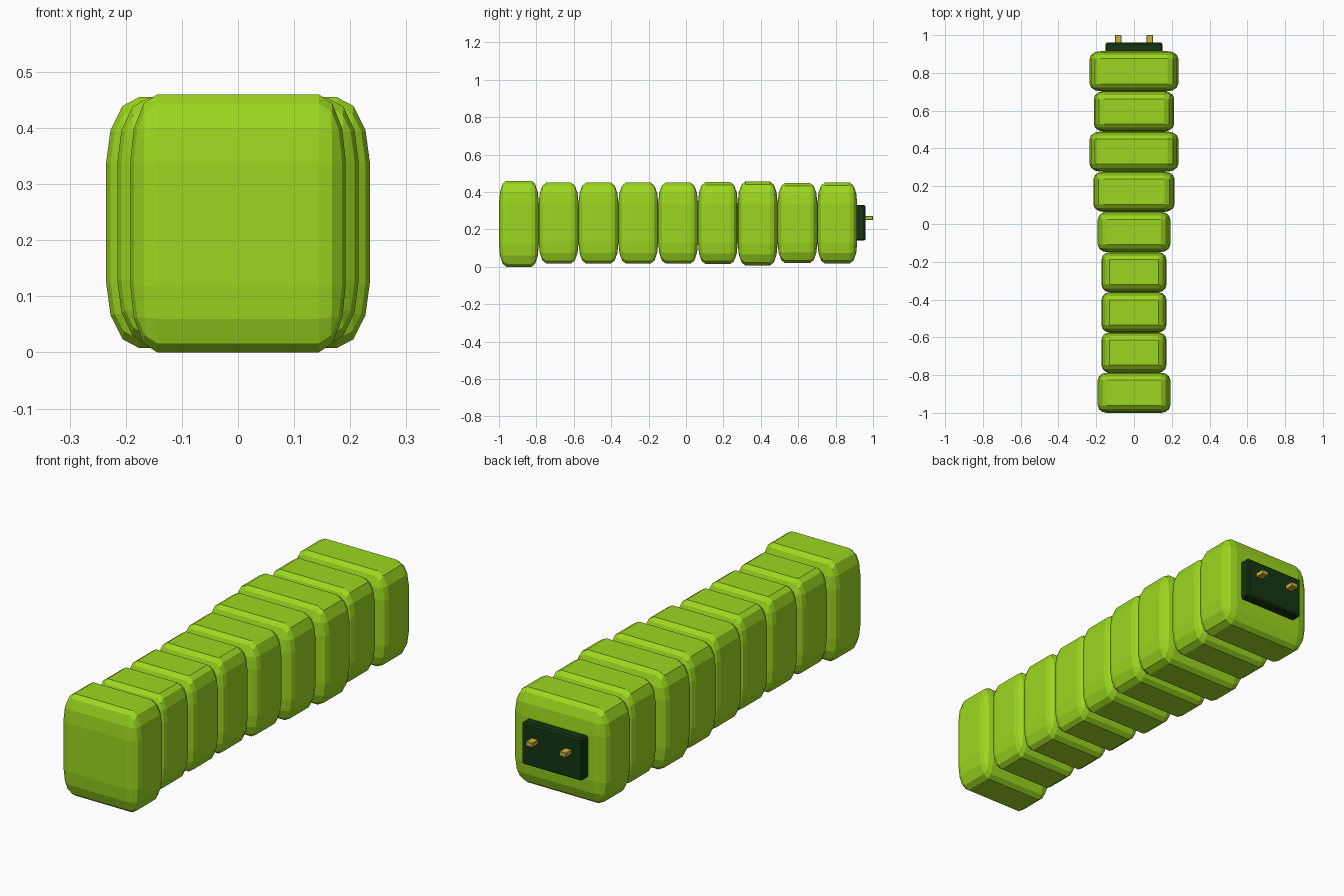
import bpy, bmesh
from mathutils import Vector

if "Cube" in bpy.data.objects:
    bpy.data.objects.remove(bpy.data.objects["Cube"])


def material(name, rgb):
    m = bpy.data.materials.new(name)
    m.diffuse_color = (*rgb, 1)
    m.use_nodes = True
    m.node_tree.nodes["Principled BSDF"].inputs["Base Color"].default_value = m.diffuse_color
    return m


LIME = material("lime", (0.33, 0.68, 0.014))
DARK = material("dark_green", (0.007, 0.035, 0.006))
BRASS = material("brass", (0.58, 0.48, 0.04))


def rounded_box(name, lo, hi, radii, segments, mat):
    """Box from lo to hi whose edges are rounded by a different radius per axis."""
    lo, hi, r = Vector(lo), Vector(hi), Vector(radii)
    size, mid = hi - lo, (lo + hi) / 2
    bm = bmesh.new()
    bmesh.ops.create_cube(bm, size=1)
    bmesh.ops.scale(bm, vec=[size[i] / r[i] for i in range(3)], verts=bm.verts)
    bmesh.ops.bevel(bm, geom=bm.edges[:], offset=1, segments=segments,
                    profile=0.5, affect='EDGES', clamp_overlap=False)
    bmesh.ops.scale(bm, vec=r, verts=bm.verts)
    bmesh.ops.translate(bm, vec=mid, verts=bm.verts)
    me = bpy.data.meshes.new(name)
    bm.to_mesh(me)
    bm.free()
    me.materials.append(mat)
    ob = bpy.data.objects.new(name, me)
    bpy.context.collection.objects.link(ob)
    return ob


# Body segments, front to back: half width, bottom, top
SEGMENTS = [(0.192, 0.0, 0.46), (0.172, 0.018, 0.45), (0.172, 0.018, 0.45),
            (0.172, 0.018, 0.45), (0.192, 0.018, 0.45), (0.215, 0.015, 0.453),
            (0.235, 0.008, 0.455), (0.213, 0.02, 0.448), (0.235, 0.018, 0.45)]
PITCH, LENGTH = 0.2128, 0.213
for i, (w, z0, z1) in enumerate(SEGMENTS):
    y = -1 + i * PITCH
    rounded_box(f"body_segment_{i + 1}", (-w, y, z0), (w, y + LENGTH, z1),
                (0.25 * w, 0.04, 0.26 * (z1 - z0)), 3, LIME)

# Connector plate on the back
rounded_box("connector_plate", (-0.15, 0.89, 0.14), (0.15, 0.96, 0.33),
            (0.006, 0.008, 0.006), 1, DARK)

# Two contact pins
for side, x in (("left", -0.084), ("right", 0.084)):
    rounded_box(f"contact_pin_{side}", (x - 0.017, 0.94, 0.25),
                (x + 0.017, 1.0, 0.271), (0.002, 0.002, 0.002), 1, BRASS)
